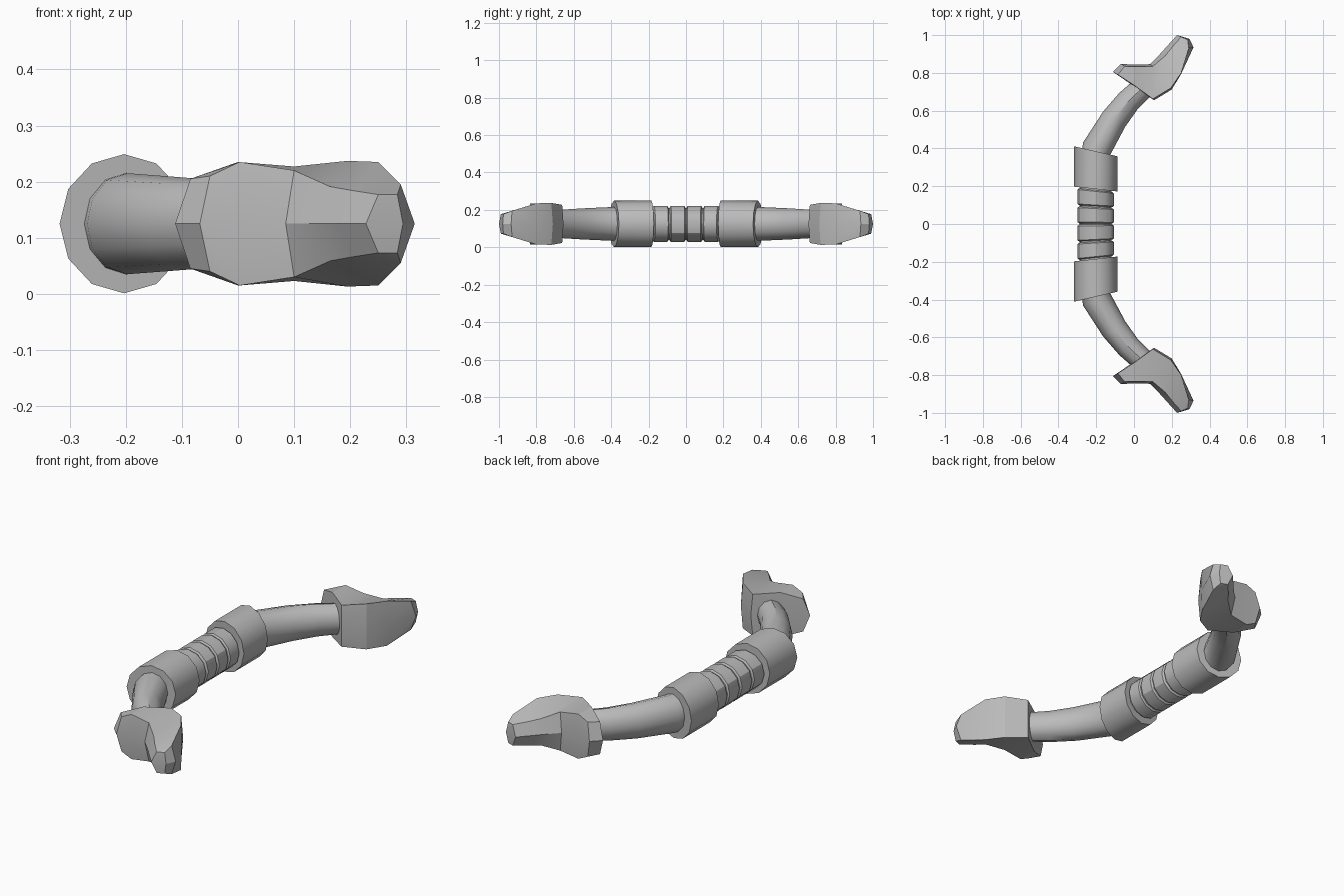
import bpy, bmesh
from math import sin, cos, pi, atan2

cube = bpy.data.objects.get("Cube")
if cube:
    bpy.data.objects.remove(cube, do_unlink=True)

GREY = (0.5, 0.5, 0.5, 1)
mat = bpy.data.materials.new("plain grey")
mat.use_nodes = True
mat.diffuse_color = GREY
mat.node_tree.nodes["Principled BSDF"].inputs["Base Color"].default_value = GREY

MID = 0.125      # height of the centre plane
AXIS = -0.203    # x of the grip axis
SIDES = 12


def loft(name, rings, angle=30, split_caps=False):
    """Skin a list of closed rings and cap both ends."""
    bm = bmesh.new()
    loops = [[bm.verts.new(p) for p in ring] for ring in rings]
    n = len(loops[0])
    for a, b in zip(loops, loops[1:]):
        for i in range(n):
            j = (i + 1) % n
            bm.faces.new((a[i], a[j], b[j], b[i]))
    for cap in (loops[0], loops[-1]):
        if split_caps:
            bm.faces.new(cap[:4])
            bm.faces.new(cap[3:] + cap[:1])
        else:
            bm.faces.new(cap)
    bmesh.ops.remove_doubles(bm, verts=bm.verts, dist=0.0005)
    bmesh.ops.recalc_face_normals(bm, faces=bm.faces)
    mesh = bpy.data.meshes.new(name)
    bm.to_mesh(mesh)
    bm.free()
    obj = bpy.data.objects.new(name, mesh)
    bpy.context.collection.objects.link(obj)
    mesh.materials.append(mat)
    bpy.ops.object.select_all(action='DESELECT')
    obj.select_set(True)
    bpy.context.view_layer.objects.active = obj
    bpy.ops.object.shade_smooth_by_angle(angle=angle * pi / 180)
    return obj


def grip_ring(y, rx, rz):
    """Ring across the grip, fanned out slightly towards -x."""
    ring = []
    for i in range(SIDES):
        t = 2 * pi * i / SIDES
        dx = rx * cos(t)
        ring.append((AXIS + dx, y * (1 - 0.6 * dx), MID + rz * sin(t)))
    return ring


def arm_rings(path, s):
    """Rings square to a path of (x, y, width radius, height radius)."""
    rings = []
    for k, (x, y, rw, rz) in enumerate(path):
        a, b = path[max(k - 1, 0)], path[min(k + 1, len(path) - 1)]
        d = atan2(b[1] - a[1], b[0] - a[0])
        rings.append([(x + rw * cos(t) * sin(d),
                       s * (y - rw * cos(t) * cos(d)),
                       MID + rz * sin(t))
                      for t in (2 * pi * i / SIDES for i in range(SIDES))])
    return rings


def head_ring(station, s):
    """Six-sided section: inner ridge, inner top, outer top, outer ridge, mirrored below."""
    p, pt, qt, q = station
    pts = [(*p, 0), pt, qt, (*q, 0)]
    pts += [(x, y, -z) for x, y, z in (qt, pt)]
    return [(x, s * y, MID + z) for x, y, z in pts]


# Grip core and its bevelled bands
loft("grip_core", [grip_ring(y, 0.085, 0.085) for y in (-0.2, 0.2)])
for i in range(4):
    c = (i - 1.5) * 0.091
    loft(f"grip_band_{i + 1}", [grip_ring(c + dy, r, r) for dy, r in
         ((-0.042, 0.088), (-0.036, 0.096), (0.036, 0.096), (0.042, 0.088))])

ARM = [(-0.203, 0.34, 0.080, 0.091), (-0.197, 0.40, 0.079, 0.090),
       (-0.105, 0.555, 0.071, 0.083), (-0.03, 0.65, 0.065, 0.077),
       (0.06, 0.735, 0.060, 0.072)]

# Head sections from the blunt nub to the pointed tip
TIP = ((0.25, 0.99, 0.052), (0.228, 1.0))
HEAD = [
    ((-0.112, 0.805), (-0.085, 0.79, 0.080), (-0.05, 0.835, 0.085), (-0.068, 0.848)),
    ((0.0, 0.73), (0.0, 0.735, 0.110), (0.003, 0.833, 0.110), (0.0, 0.843)),
    ((0.106, 0.655), (0.10, 0.662, 0.102), (0.10, 0.835, 0.095), (0.085, 0.846)),
    ((0.20, 0.712), (0.195, 0.72, 0.112), (0.165, 0.89, 0.066), (0.135, 0.897)),
    ((0.25, 0.795), (0.25, 0.80, 0.110), (0.205, 0.94, 0.059), (0.18, 0.947)),
    ((0.315, 0.935), (0.29, 0.93, 0.070), *TIP),
    ((0.294, 0.98), (0.284, 0.976, 0.052), *TIP),
]

# Collar, arm and head at each end
for side, s in (("front", -1), ("back", 1)):
    loft(side + "_collar", [grip_ring(s * y, 0.115, 0.124) for y in (0.185, 0.385)], 35)
    loft(side + "_arm", arm_rings(ARM, s), 35)
    loft(side + "_head", [head_ring(st, s) for st in HEAD], 25, True)
